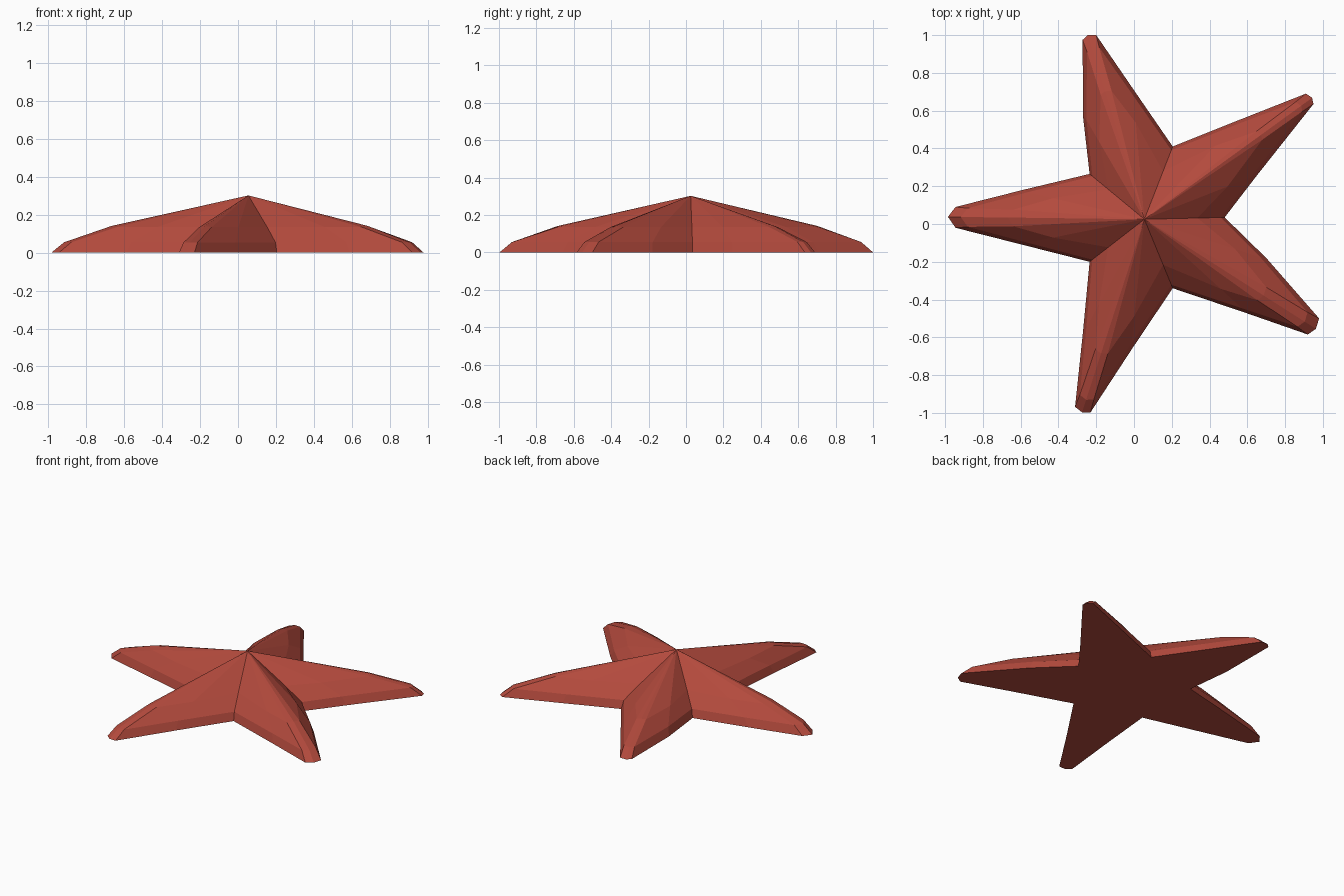
import bpy, bmesh
from mathutils import Vector

if "Cube" in bpy.data.objects:
    bpy.data.objects.remove(bpy.data.objects["Cube"])

APEX = Vector((0.055, 0.025))

# Per arm, counter-clockwise: valley, side mid, three tip points, side mid
ARMS = [
    [(0.48, 0.035), (0.645, 0.25), (0.95, 0.635), (0.943, 0.668), (0.91, 0.69), (0.555, 0.55)],
    [(0.205, 0.41), (0.0, 0.708), (-0.20, 1.0), (-0.245, 1.0), (-0.272, 0.975), (-0.27, 0.57)],
    [(-0.235, 0.265), (-0.59, 0.18), (-0.945, 0.09), (-0.985, 0.038), (-0.945, -0.02), (-0.59, -0.11)],
    [(-0.235, -0.20), (-0.27, -0.57), (-0.312, -0.968), (-0.275, -0.997), (-0.23, -0.997), (-0.01, -0.66)],
    [(0.205, -0.34), (0.59, -0.47), (0.92, -0.585), (0.963, -0.555), (0.98, -0.50), (0.70, -0.18)],
]


def ring_scales(level, k):
    """Scale along and across the arm for point k of a ring."""
    if level == 0:
        return 1.0, 1.0
    if level == 1:
        return (0.95, 0.95) if k == 0 else (0.96, 0.92) if k in (1, 5) else (0.935, 0.9)
    return (0.66, 0.66) if k == 0 else (0.75, 0.72) if k in (1, 5) else (0.695, 0.8)


def ring(bm, level, z):
    verts = []
    for arm in ARMS:
        tip = (Vector(arm[2]) + Vector(arm[4])) / 2 - APEX
        along = tip.normalized()
        across = Vector((-along.y, along.x))
        for k, p in enumerate(arm):
            d = Vector(p) - APEX
            a, b = ring_scales(level, k)
            q = APEX + along * (d.dot(along) * a) + across * (d.dot(across) * b)
            h = z + 0.006 if level == 2 and k == 3 else z
            verts.append(bm.verts.new((q.x, q.y, h)))
    return verts


# Starfish body: three stacked outlines closed by a central peak
bm = bmesh.new()
rings = [ring(bm, i, z) for i, z in enumerate((0.0, 0.055, 0.135))]
peak = bm.verts.new((APEX.x, APEX.y, 0.302))
n = len(rings[0])
bm.faces.new(rings[0][::-1])
for i in range(n):
    j = (i + 1) % n
    for low, high in zip(rings, rings[1:]):
        bm.faces.new((low[i], low[j], high[j], high[i]))
    bm.faces.new((rings[2][i], rings[2][j], peak))
bmesh.ops.recalc_face_normals(bm, faces=bm.faces)

mesh = bpy.data.meshes.new("starfish_body")
bm.to_mesh(mesh)
bm.free()
mat = bpy.data.materials.new("coral red")
mat.diffuse_color = (0.45, 0.068, 0.046, 1)
mat.use_nodes = True
mat.node_tree.nodes["Principled BSDF"].inputs["Base Color"].default_value = mat.diffuse_color
mesh.materials.append(mat)
obj = bpy.data.objects.new("starfish_body", mesh)
bpy.context.collection.objects.link(obj)
